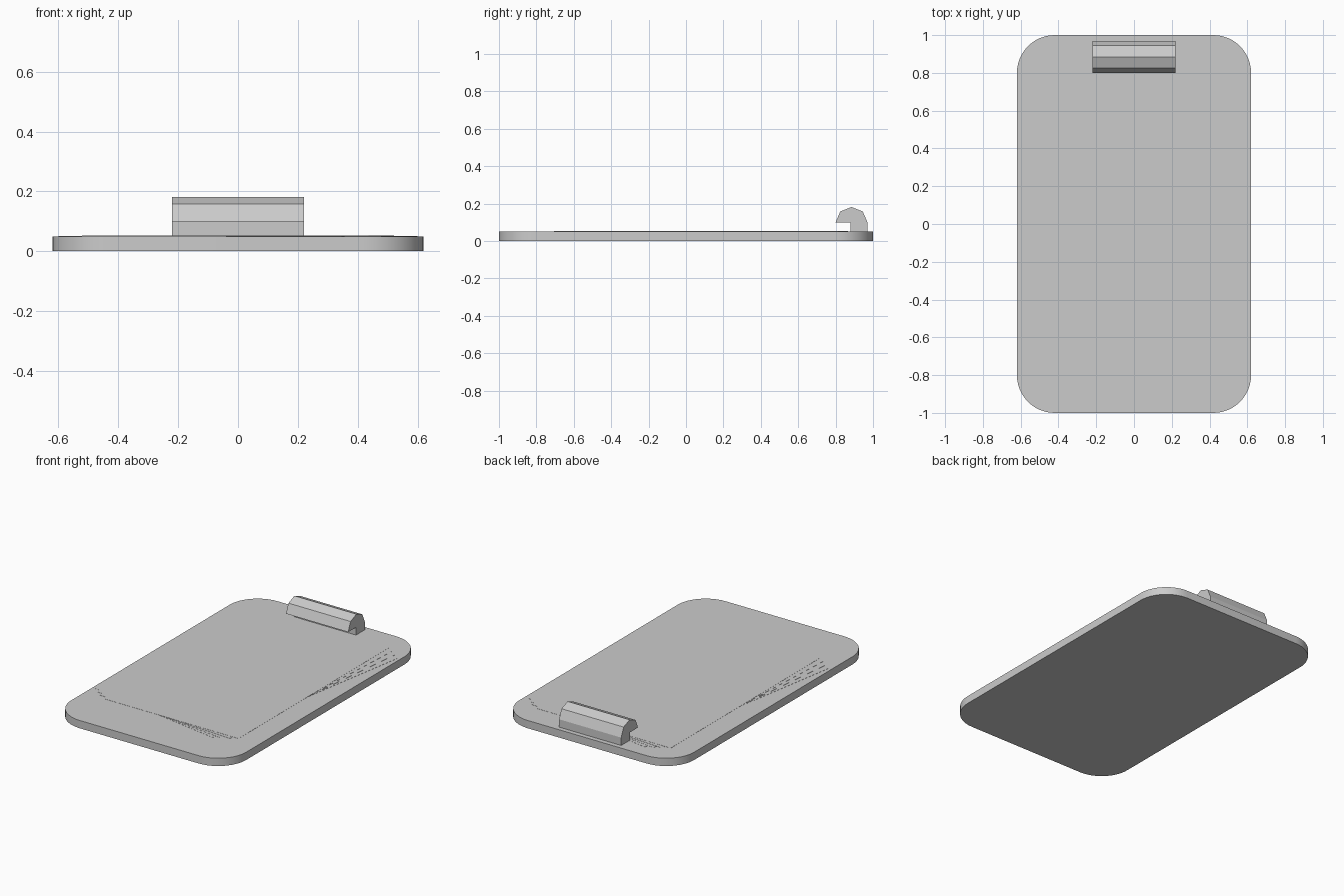
import bpy, math
from mathutils import Matrix, Vector

if "Cube" in bpy.data.objects:
    bpy.data.objects.remove(bpy.data.objects["Cube"])


def prism(name, profile, depth, matrix):
    """Extrude a closed 2D profile along local z, then place it."""
    n = len(profile)
    verts = [matrix @ Vector((a, b, h)) for h in (0, depth) for a, b in profile]
    faces = [tuple(reversed(range(n))), tuple(range(n, 2 * n))]
    faces += [(i, (i + 1) % n, n + (i + 1) % n, n + i) for i in range(n)]
    mesh = bpy.data.meshes.new(name)
    mesh.from_pydata(verts, [], faces)
    obj = bpy.data.objects.new(name, mesh)
    bpy.context.collection.objects.link(obj)
    return obj


def rounded_rect(hx, hy, r, steps):
    """Counter-clockwise rectangle outline with round corners."""
    pts = []
    for q, (sx, sy) in enumerate(((1, 1), (-1, 1), (-1, -1), (1, -1))):
        for i in range(steps + 1):
            a = math.radians(90 * (q + i / steps))
            pts.append((sx * (hx - r) + r * math.cos(a),
                        sy * (hy - r) + r * math.sin(a)))
    return pts


# Board with rounded corners
board = prism("board", rounded_rect(0.62, 1.0, 0.2, 12), 0.05, Matrix())
bpy.context.view_layer.objects.active = board
board.select_set(True)
bpy.ops.object.shade_smooth_by_angle(angle=math.radians(30))

# Fanned stack of very thin paper sheets, the straight one on top
sheet = [(0.48, 0.76), (-0.48, 0.76), (-0.48, -0.76), (0.48, -0.76)]
thickness = 0.0008
for i in range(4):
    place = (Matrix.Translation((0, 0.08, 0.05 + i * thickness))
             @ Matrix.Rotation(-0.056 * (3 - i), 4, 'Z'))
    prism(f"paper_sheet_{i + 1}", sheet, thickness, place)

# Clip: half-octagon hook on a foot, extruded along x
arc = [(0.885 + 0.085 * math.cos(math.radians(45 * k)),
        0.10 + 0.082 * math.sin(math.radians(45 * k))) for k in range(5)]
hook = arc + [(0.88, 0.10), (0.88, 0.05), (0.97, 0.05)]
yz_to_x = Matrix(((0, 0, 1, -0.22), (1, 0, 0, 0), (0, 1, 0, 0), (0, 0, 0, 1)))
prism("clip", hook, 0.44, yz_to_x)
